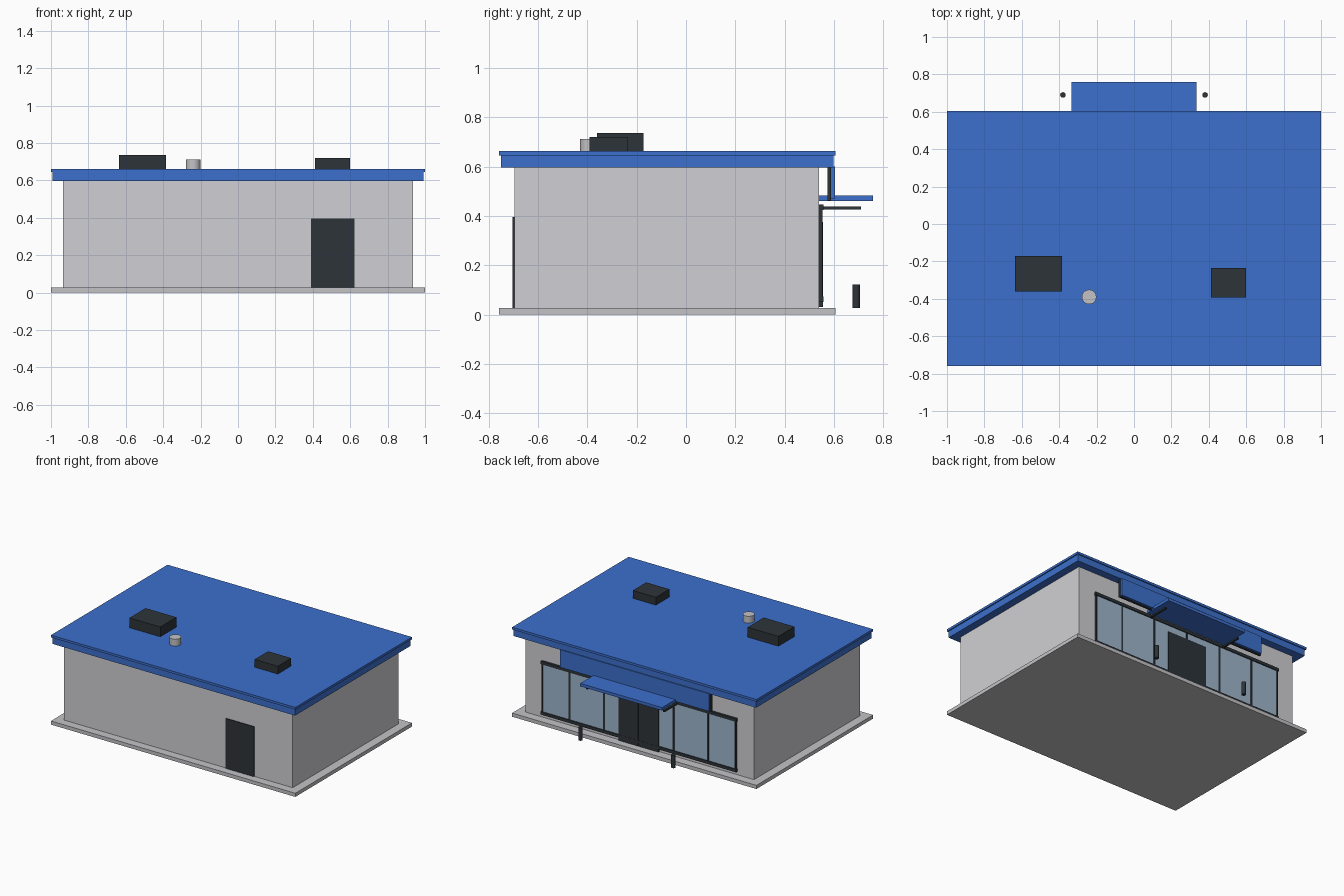
import bpy
import bmesh

if "Cube" in bpy.data.objects:
    bpy.data.objects.remove(bpy.data.objects["Cube"])


def material(name, rgb):
    m = bpy.data.materials.new(name)
    m.diffuse_color = (*rgb, 1.0)
    m.use_nodes = True
    m.node_tree.nodes["Principled BSDF"].inputs["Base Color"].default_value = m.diffuse_color
    return m


BLUE = material("blue_paint", (0.046, 0.160, 0.610))
WALL = material("wall_grey", (0.63, 0.63, 0.66))
SLAB = material("concrete_grey", (0.55, 0.55, 0.57))
DARK = material("dark_metal", (0.026, 0.034, 0.041))
GLASS = material("pale_glass", (0.35, 0.47, 0.61))


def finish(name, bm, mat):
    me = bpy.data.meshes.new(name)
    bm.to_mesh(me)
    bm.free()
    me.materials.append(mat)
    ob = bpy.data.objects.new(name, me)
    bpy.context.collection.objects.link(ob)
    return ob


def box(name, mat, x, y, z):
    """Box given by its (min, max) range on each axis."""
    bm = bmesh.new()
    bmesh.ops.create_cube(bm, size=1)
    for v in bm.verts:
        v.co = [(a + b) / 2 + c * (b - a) for c, (a, b) in zip(v.co, (x, y, z))]
    return finish(name, bm, mat)


def cylinder(name, mat, cx, cy, r, z0, z1, sides=20):
    bm = bmesh.new()
    bmesh.ops.create_cone(bm, cap_ends=True, segments=sides, radius1=r, radius2=r, depth=z1 - z0)
    bmesh.ops.translate(bm, vec=(cx, cy, (z0 + z1) / 2), verts=bm.verts)
    for f in bm.faces:
        f.smooth = len(f.verts) == 4
    for e in bm.edges:
        e.smooth = all(f.smooth for f in e.link_faces)
    return finish(name, bm, mat)


# Building shell
box("ground_slab", SLAB, (-1, 1), (-0.758, 0.605), (0, 0.027))
box("walls", WALL, (-0.935, 0.935), (-0.696, 0.54), (0.027, 0.60))
box("roof_fascia", BLUE, (-0.992, 0.992), (-0.75, 0.597), (0.596, 0.645))
box("roof_cap", BLUE, (-1, 1), (-0.758, 0.605), (0.645, 0.662))

# Service door on the plain side
box("service_door", DARK, (0.39, 0.622), (-0.703, -0.694), (0.027, 0.396))

# Shopfront glazing: six bays between two rails
box("shop_glass", GLASS, (-0.79, 0.79), (0.538, 0.55), (0.06, 0.435))
for name, z in (("bottom_rail", 0.062), ("top_rail", 0.435)):
    box(name, DARK, (-0.80, 0.80), (0.538, 0.557), (z - 0.011, z + 0.011))
for i in range(-2, 3):
    x = i * 0.283
    box("mullion", DARK, (x - 0.007, x + 0.007), (0.538, 0.554), (0.06, 0.435))
for s in (-1, 1):
    x = s * 0.79
    box("end_post", DARK, (x - 0.004, x + 0.004), (0.538, 0.554), (0.06, 0.435))

# Double entrance door
for s in (-1, 1):
    box("door_leaf", DARK, sorted((s * 0.002, s * 0.163)), (0.538, 0.556), (0.03, 0.375))

# Sign board with dark backing
box("sign_backing", DARK, (-0.617, 0.617), (0.574, 0.588), (0.463, 0.598))
box("sign_board", BLUE, (-0.61, 0.61), (0.588, 0.604), (0.47, 0.60))

# Entrance canopy and its brackets
box("canopy", BLUE, (-0.335, 0.335), (0.54, 0.758), (0.461, 0.483))
for s in (-1, 1):
    x = s * 0.315
    box("canopy_bracket", DARK, (x - 0.007, x + 0.007), (0.54, 0.71), (0.426, 0.438))
    cylinder("bollard", DARK, s * 0.38, 0.69, 0.015, 0.027, 0.122, 16)

# Rooftop equipment
box("large_roof_unit", DARK, (-0.636, -0.384), (-0.36, -0.172), (0.66, 0.735))
box("small_roof_unit", DARK, (0.411, 0.60), (-0.392, -0.235), (0.66, 0.72))
cylinder("roof_vent", SLAB, -0.24, -0.39, 0.039, 0.66, 0.712, 24)
